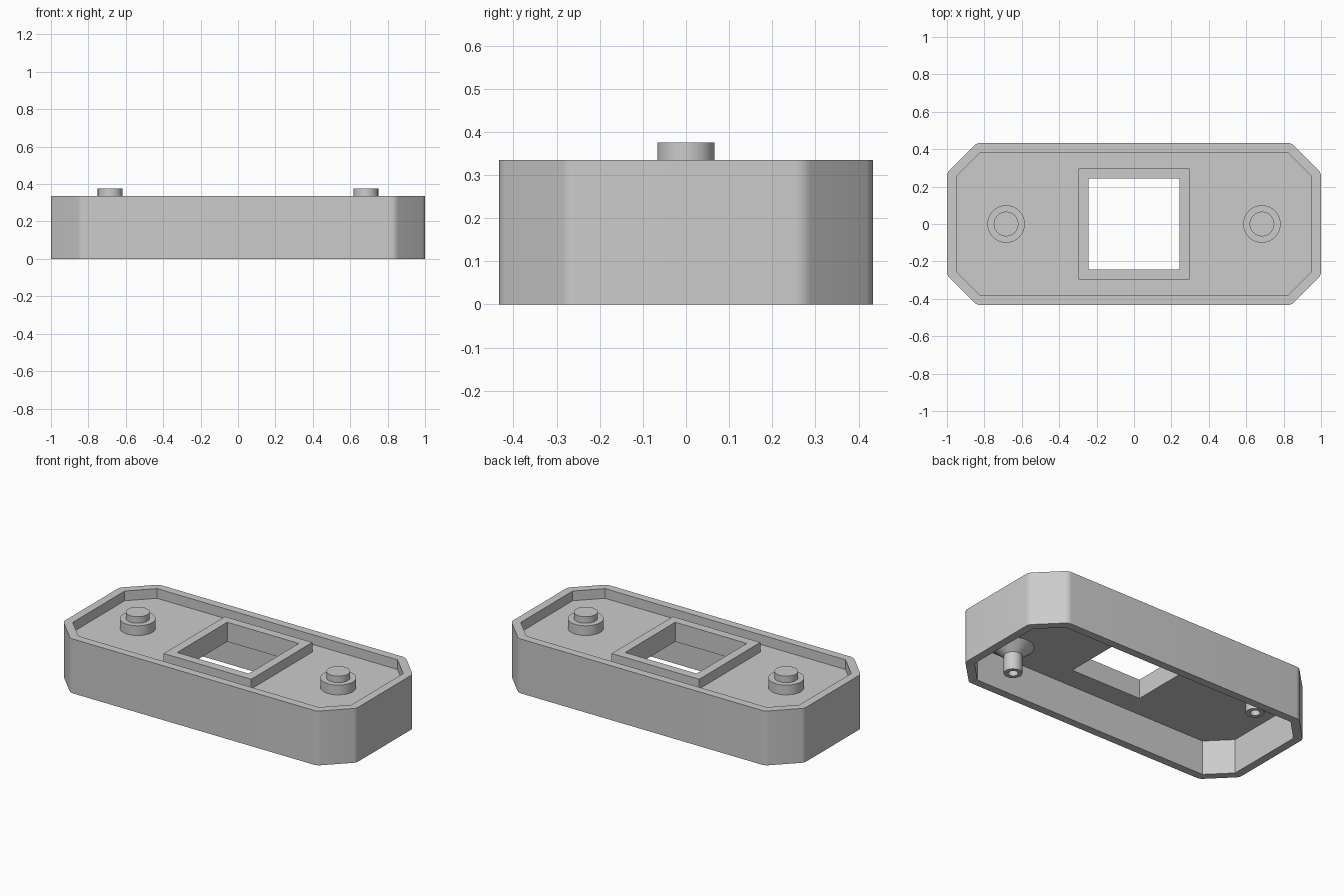
import bpy
import bmesh
from math import sin, cos, pi, radians
from mathutils import Matrix

if "Cube" in bpy.data.objects:
    bpy.data.objects.remove(bpy.data.objects["Cube"], do_unlink=True)

# Material
grey = bpy.data.materials.new("light_grey")
grey.use_nodes = True
grey.diffuse_color = (0.6, 0.6, 0.6, 1)
grey.node_tree.nodes["Principled BSDF"].inputs["Base Color"].default_value = (0.6, 0.6, 0.6, 1)

# Main dimensions
RIM, FLOOR_TOP, FLOOR_BOTTOM = 0.335, 0.275, 0.215
WALL = 0.05
IN_X, IN_Y, CUT = 0.95, 0.383, 0.13


def finish(obj):
    """Weld, orient, colour and shade a part."""
    bm = bmesh.new()
    bm.from_mesh(obj.data)
    bmesh.ops.remove_doubles(bm, verts=bm.verts, dist=0.0001)
    bmesh.ops.recalc_face_normals(bm, faces=bm.faces)
    bm.to_mesh(obj.data)
    bm.free()
    obj.data.materials.clear()
    obj.data.materials.append(grey)
    bpy.ops.object.select_all(action="DESELECT")
    obj.select_set(True)
    bpy.context.view_layer.objects.active = obj
    bpy.ops.object.shade_smooth_by_angle(angle=radians(30))


def prism(name, loops, z0, z1):
    """Upright prism; the second loop is a hole."""
    curve = bpy.data.curves.new(name, "CURVE")
    curve.dimensions = "2D"
    curve.fill_mode = "BOTH"
    curve.extrude = (z1 - z0) / 2
    for loop in loops:
        spline = curve.splines.new("POLY")
        spline.points.add(len(loop) - 1)
        for point, (x, y) in zip(spline.points, loop):
            point.co = (x, y, 0, 1)
        spline.use_cyclic_u = True
    source = bpy.data.objects.new(name, curve)
    bpy.context.collection.objects.link(source)
    bpy.context.view_layer.update()
    graph = bpy.context.evaluated_depsgraph_get()
    mesh = bpy.data.meshes.new_from_object(source.evaluated_get(graph))
    bpy.data.objects.remove(source, do_unlink=True)
    mesh.transform(Matrix.Translation((0, 0, (z0 + z1) / 2)))
    obj = bpy.data.objects.new(name, mesh)
    bpy.context.collection.objects.link(obj)
    finish(obj)


def lathe(name, profile, x, y, sides=48):
    """Revolve (radius, height) points about an upright axis."""
    bm = bmesh.new()
    verts = [bm.verts.new((r, 0, z)) for r, z in profile]
    edges = [bm.edges.new(pair) for pair in zip(verts, verts[1:])]
    bmesh.ops.spin(bm, geom=verts + edges, cent=(0, 0, 0), axis=(0, 0, 1),
                   angle=2 * pi, steps=sides, use_merge=True)
    mesh = bpy.data.meshes.new(name)
    bm.to_mesh(mesh)
    bm.free()
    obj = bpy.data.objects.new(name, mesh)
    bpy.context.collection.objects.link(obj)
    obj.location = (x, y, 0)
    finish(obj)


def square(h):
    return [(h, -h), (h, h), (-h, h), (-h, -h)]


# Chamfered inner outline, and the outer outline offset around it with round corners
a, b = IN_X - CUT, IN_Y - CUT
inner = [(IN_X, -b), (IN_X, b), (a, IN_Y), (-a, IN_Y),
         (-IN_X, b), (-IN_X, -b), (-a, -IN_Y), (a, -IN_Y)]
STEPS = 6
outer = []
for i, (x, y) in enumerate(inner):
    for k in range(STEPS + 1):
        angle = pi / 4 * (i - 1 + k / STEPS)
        outer.append((x + WALL * cos(angle), y + WALL * sin(angle)))

# Tray: outer wall, floor plate and raised window frame
prism("outer_wall", [outer, inner], 0, RIM)
prism("floor_plate", [inner, square(0.244)], FLOOR_BOTTOM, FLOOR_TOP)
prism("window_frame", [square(0.298), square(0.244)], FLOOR_TOP, RIM)

# Stepped bosses on top, hollow flared posts underneath on one diagonal
for side, s in (("left", 1), ("right", -1)):
    lathe(side + "_boss",
          [(0, FLOOR_TOP), (0.1, FLOOR_TOP), (0.1, RIM), (0.066, RIM), (0.066, 0.375), (0, 0.375)],
          s * 0.684, 0)
    lathe(side + "_post",
          [(0, FLOOR_BOTTOM), (0.118, FLOOR_BOTTOM), (0.052, 0.16), (0.052, 0.05),
           (0.028, 0.05), (0.028, 0.18), (0, 0.18)],
          s * 0.66, s * -0.265)
